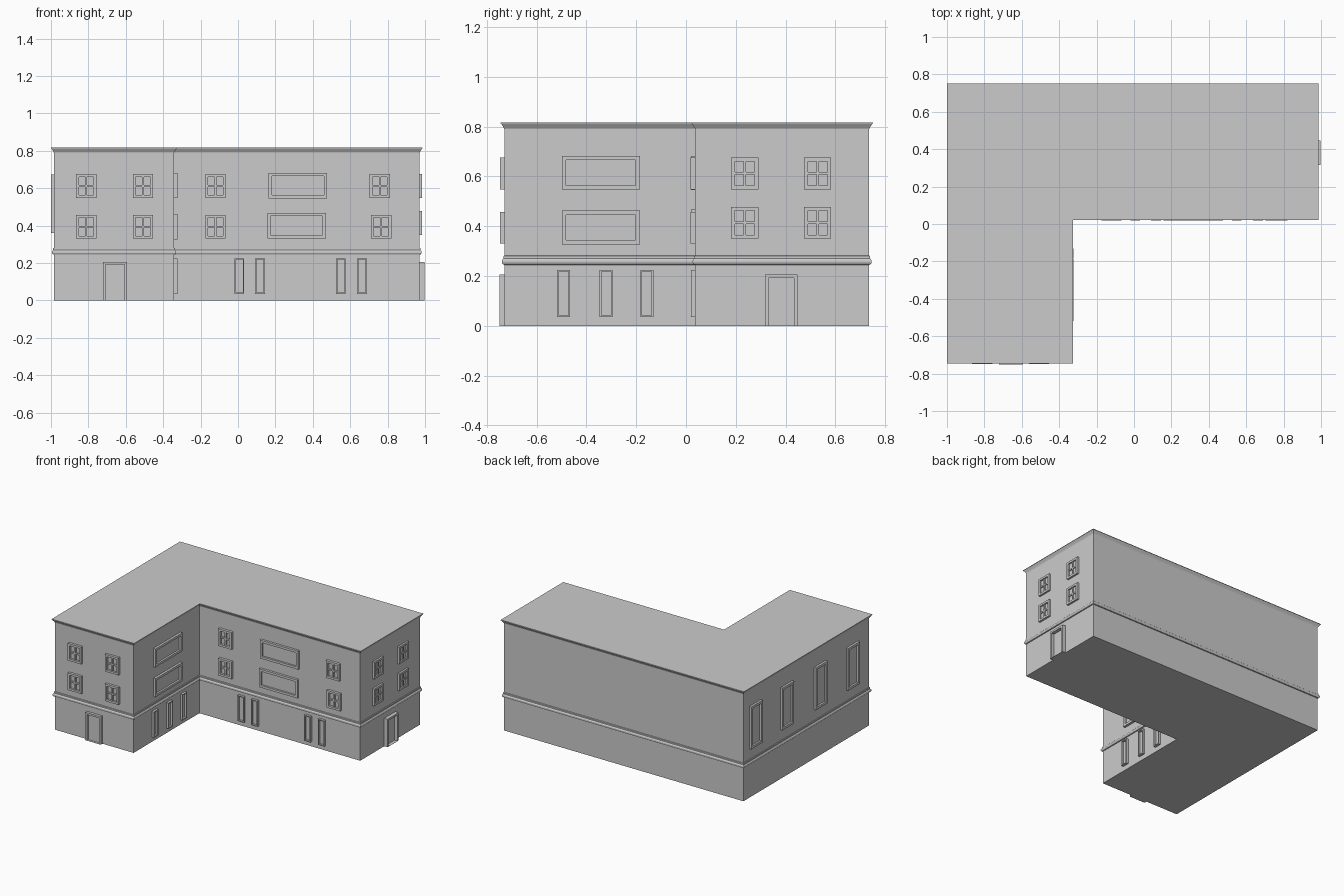
import bpy, bmesh

if "Cube" in bpy.data.objects:
    bpy.data.objects.remove(bpy.data.objects["Cube"])


def finish(bm, name):
    bmesh.ops.recalc_face_normals(bm, faces=bm.faces)
    me = bpy.data.meshes.new(name)
    bm.to_mesh(me)
    bm.free()
    ob = bpy.data.objects.new(name, me)
    bpy.context.collection.objects.link(ob)
    return ob


def loft(bm, rings):
    """Bridge successive closed rings of points and cap both ends."""
    rows = [[bm.verts.new(p) for p in r] for r in rings]
    n = len(rows[0])
    for a, b in zip(rows, rows[1:]):
        for i in range(n):
            j = (i + 1) % n
            bm.faces.new((a[i], a[j], b[j], b[i]))
    bm.faces.new(rows[0])
    bm.faces.new(rows[-1])


# Wall planes of the L-shaped footprint
LEFT, RIGHT, INNER_X = -0.984, 0.971, -0.341
FRONT, BACK, INNER_Y = -0.730, 0.736, 0.037


def footprint(o, z):
    return [(LEFT - o, FRONT - o, z), (INNER_X + o, FRONT - o, z),
            (INNER_X + o, INNER_Y - o, z), (RIGHT + o, INNER_Y - o, z),
            (RIGHT + o, BACK + o, z), (LEFT - o, BACK + o, z)]


# Building shell: wall, string course and flared cornice as one vertical profile
profile = [(0, 0), (0, 0.245), (0.006, 0.247), (0.010, 0.254), (0.010, 0.262),
           (0.006, 0.268), (0.004, 0.270), (0.004, 0.280), (0, 0.282),
           (0, 0.790), (0.003, 0.797), (0.013, 0.812), (0.015, 0.813), (0.015, 0.817)]
bm = bmesh.new()
loft(bm, [footprint(o, z) for o, z in profile])
finish(bm, "building_shell")

# Each wall maps (along, outward, height) to world space
WALLS = {
    "wing_front": lambda u, d, z: (u, FRONT - d, z),
    "main_front": lambda u, d, z: (u, INNER_Y - d, z),
    "wing_side": lambda u, d, z: (INNER_X + d, u, z),
    "main_side": lambda u, d, z: (RIGHT + d, u, z),
    "left_side": lambda u, d, z: (LEFT - d, u, z),
}


def opening(kind, wall, u, z, size, w, depth, sill=None, panes=False):
    """Raised frame around a recessed panel, optionally with cross bars."""
    f = WALLS[wall]
    hu, hz = size[0] / 2, size[1] / 2
    sill = w if sill is None else sill

    def rect(inset, bottom, d):
        a, b = u - hu + inset, u + hu - inset
        c, e = z - hz + bottom, z + hz - inset
        return [f(a, d, c), f(b, d, c), f(b, d, e), f(a, d, e)]

    bm = bmesh.new()
    loft(bm, [rect(0, 0, -0.005), rect(0, 0, depth), rect(w, sill, depth), rect(w, sill, 0.003)])
    if panes:
        t = 0.005
        for iu, iz in ((hu - t, w), (w, hz - t)):
            loft(bm, [[f(s * (hu - iu) + u, d, q * (hz - iz) + z)
                       for s, q in ((-1, -1), (1, -1), (1, 1), (-1, 1))]
                      for d in (0, depth - 0.004)])
    finish(bm, wall + "_" + kind)


# Four-pane windows
SMALL = (0.109, 0.127)
for wall, us, zs, d in (("wing_front", (-0.811, -0.508), (0.612, 0.394), 0.018),
                        ("main_front", (-0.120,), (0.612, 0.394), 0.019),
                        ("main_side", (0.236, 0.529), (0.612, 0.414), 0.014)):
    for u in us:
        for z in zs:
            opening("pane_window", wall, u, z, SMALL, 0.015, d, panes=True)
for u, z in ((0.758, 0.612), (0.765, 0.394)):
    opening("pane_window", "main_front", u, z, SMALL, 0.015, 0.019, panes=True)

# Wide windows
for wall, u, z in (("main_front", 0.320, 0.614), ("main_front", 0.313, 0.400),
                   ("wing_side", -0.342, 0.615), ("wing_side", -0.342, 0.395)):
    opening("wide_window", wall, u, z, (0.313, 0.136), 0.017, 0.017)

# Narrow ground-floor windows
for wall, us in (("main_front", (0.007, 0.118, 0.550, 0.663)),
                 ("wing_side", (-0.492, -0.321, -0.157))):
    for u in us:
        opening("narrow_window", wall, u, 0.130, (0.052, 0.190), 0.007, 0.017)

# Tall windows on the left side
for u in (0.60, 0.235, -0.155, -0.53):
    opening("tall_window", "left_side", u, 0.517, (0.135, 0.312), 0.018, 0.016)

# Doors
opening("door", "wing_front", -0.658, 0.103, (0.128, 0.206), 0.014, 0.020, sill=0.001)
opening("door", "main_side", 0.382, 0.103, (0.131, 0.206), 0.014, 0.027, sill=0.001)
